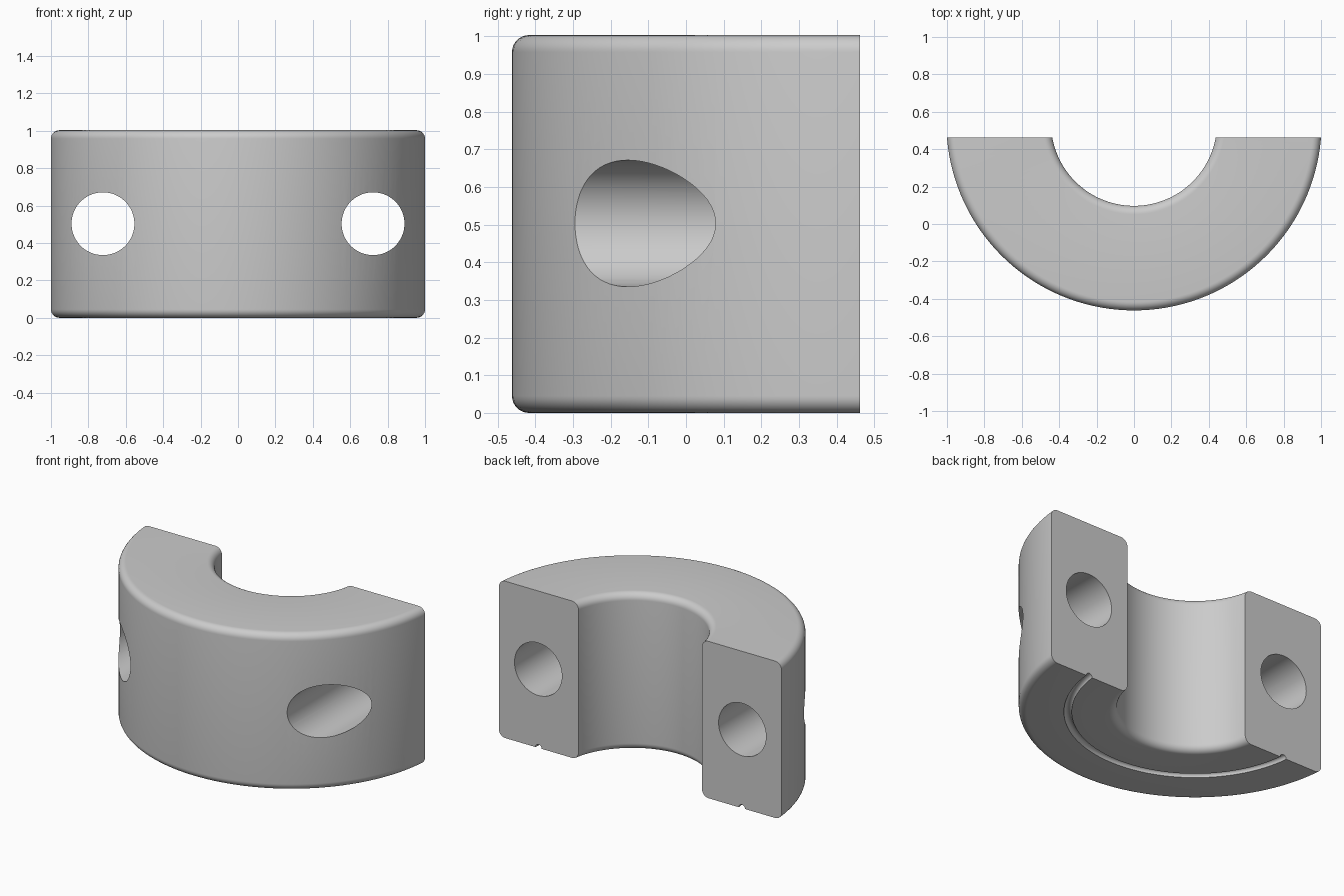
import bpy, bmesh, math
from mathutils import Vector, Matrix

old = bpy.data.objects.get("Cube")
if old:
    bpy.data.objects.remove(old, do_unlink=True)

OUTER, INNER, HEIGHT, ROUND = 1.003, 0.444, 1.003, 0.045
AXIS_Y, CUT_Y = 0.541, 0.462
GROOVE_R, GROOVE = 0.724, 0.022
HOLE_X, HOLE_Z, HOLE_R = 0.722, 0.503, 0.168


def arc(cx, cz, r, start, end, steps):
    """Points (radius, height) along a circular arc, angles in degrees."""
    angles = [math.radians(start + (end - start) * i / steps) for i in range(steps + 1)]
    return [(cx + r * math.cos(a), cz + r * math.sin(a)) for a in angles]


def new_object(name, bm):
    mesh = bpy.data.meshes.new(name)
    bm.to_mesh(mesh)
    bm.free()
    obj = bpy.data.objects.new(name, mesh)
    bpy.context.collection.objects.link(obj)
    return obj


# Cross-section: rounded rectangle with a half-round groove underneath
lo_in, lo_out = INNER + ROUND, OUTER - ROUND
section = (arc(lo_in, ROUND, ROUND, 180, 270, 8)
           + arc(GROOVE_R, 0, GROOVE, 180, 0, 10)
           + arc(lo_out, ROUND, ROUND, 270, 360, 8)
           + arc(lo_out, HEIGHT - ROUND, ROUND, 0, 90, 8)
           + arc(lo_in, HEIGHT - ROUND, ROUND, 90, 180, 8))

# Revolve into a full ring
bm = bmesh.new()
verts = [bm.verts.new((r, AXIS_Y, z)) for r, z in section]
edges = [bm.edges.new((verts[i - 1], verts[i])) for i in range(len(verts))]
bmesh.ops.spin(bm, geom=verts + edges, cent=(0, AXIS_Y, 0), axis=(0, 0, 1),
               angle=math.tau, steps=144, use_duplicate=False)
bmesh.ops.remove_doubles(bm, verts=bm.verts, dist=1e-5)

# Keep the front half and cap the two flat mating faces
cut = bmesh.ops.bisect_plane(bm, geom=bm.verts[:] + bm.edges[:] + bm.faces[:],
                             plane_co=Vector((0, CUT_Y, 0)), plane_no=Vector((0, 1, 0)),
                             clear_outer=True)
rim = [g for g in cut["geom_cut"] if isinstance(g, bmesh.types.BMEdge)]
for side in (-1, 1):
    loop = [e for e in rim if e.verts[0].co.x * side > 0]
    bmesh.ops.edgeloop_fill(bm, edges=loop)
bmesh.ops.recalc_face_normals(bm, faces=bm.faces)
clamp = new_object("half_collar", bm)

# Bolt holes running front to back
bpy.context.view_layer.objects.active = clamp
clamp.select_set(True)
for side, label in ((-1, "right"), (1, "left")):
    bm = bmesh.new()
    place = Matrix.Translation((side * HOLE_X, 0, HOLE_Z)) @ Matrix.Rotation(math.pi / 2, 4, "X")
    bmesh.ops.create_cone(bm, cap_ends=True, segments=64, radius1=HOLE_R,
                          radius2=HOLE_R, depth=2, matrix=place)
    cutter = new_object(label + "_hole_cutter", bm)
    cutter.hide_render = True
    mod = clamp.modifiers.new(label + "_bolt_hole", "BOOLEAN")
    mod.operation = "DIFFERENCE"
    mod.solver = "EXACT"
    mod.object = cutter
    bpy.ops.object.modifier_apply(modifier=mod.name)
    bpy.data.objects.remove(cutter, do_unlink=True)

# Plain grey metal
grey = bpy.data.materials.new("grey_metal")
grey.use_nodes = True
colour = (0.6, 0.6, 0.6, 1)
grey.diffuse_color = colour
grey.node_tree.nodes["Principled BSDF"].inputs["Base Color"].default_value = colour
clamp.data.materials.clear()
clamp.data.materials.append(grey)
bpy.ops.object.shade_smooth_by_angle(angle=math.radians(30))
